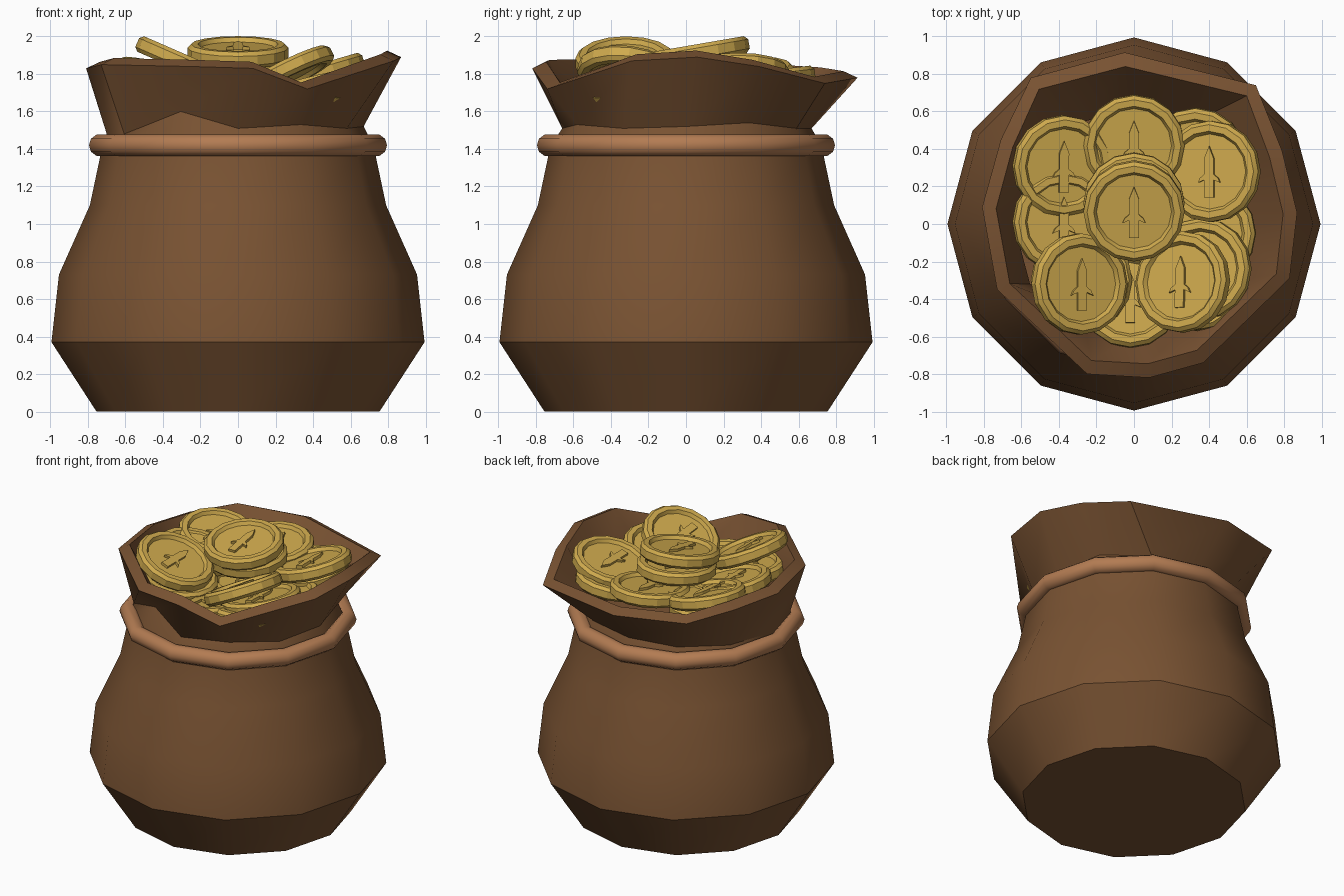
import bpy, bmesh, math
from mathutils import Vector, Matrix

if "Cube" in bpy.data.objects:
    bpy.data.objects.remove(bpy.data.objects["Cube"])


def material(name, rgb):
    m = bpy.data.materials.new(name)
    m.diffuse_color = (*rgb, 1)
    m.use_nodes = True
    m.node_tree.nodes["Principled BSDF"].inputs["Base Color"].default_value = m.diffuse_color
    return m


CLOTH = material("cloth", (0.19, 0.085, 0.032))
CORD = material("cord", (0.45, 0.20, 0.085))
GOLD = material("gold", (0.62, 0.40, 0.075))


def finish(bm, name, mat, angle):
    bmesh.ops.recalc_face_normals(bm, faces=bm.faces)
    me = bpy.data.meshes.new(name)
    bm.to_mesh(me)
    bm.free()
    me.materials.append(mat)
    ob = bpy.data.objects.new(name, me)
    bpy.context.collection.objects.link(ob)
    bpy.ops.object.select_all(action='DESELECT')
    ob.select_set(True)
    bpy.context.view_layer.objects.active = ob
    bpy.ops.object.shade_smooth_by_angle(angle=math.radians(angle))
    return ob


def circle(r, z, n):
    return [(r * math.cos(math.tau * i / n), r * math.sin(math.tau * i / n), z)
            for i in range(n)]


def loft(bm, rings, caps=True, closed=False):
    vs = [[bm.verts.new(p) for p in ring] for ring in rings]
    pairs = list(zip(vs, vs[1:])) + ([(vs[-1], vs[0])] if closed else [])
    for a, b in pairs:
        for i in range(len(a)):
            j = (i + 1) % len(a)
            bm.faces.new((a[i], a[j], b[j], b[i]))
    if caps:
        bm.faces.new(vs[0][::-1])
        bm.faces.new(vs[-1])


# Sack: twelve-sided body, gathered neck, uneven flared rim, inner lining
rim = [(0.87, 0.06, 1.89), (0.79, 0.39, 1.84), (0.65, 0.74, 1.75),
       (-0.05, 0.915, 1.78), (-0.55, 0.78, 1.80), (-0.71, 0.45, 1.82),
       (-0.81, 0.09, 1.83), (-0.73, -0.35, 1.85), (-0.25, -0.80, 1.84),
       (0.08, -0.82, 1.83), (0.37, -0.74, 1.72), (0.83, -0.29, 1.87)]
neck_r = [0.67, 0.67, 0.68, 0.67, 0.68, 0.69, 0.70, 0.70, 0.61, 0.66, 0.67, 0.67]
neck_z = [1.52, 1.54, 1.51, 1.51, 1.50, 1.49, 1.48, 1.48, 1.60, 1.51, 1.53, 1.51]
neck, lining = [], []
for i, (r, z) in enumerate(zip(neck_r, neck_z)):
    c, s = math.cos(math.tau * i / 12), math.sin(math.tau * i / 12)
    neck.append((r * c, r * s, z))
    lining.append(((r - 0.06) * c, (r - 0.06) * s, z + 0.02))
rim_in = []
for x, y, z in rim:
    k = 1 - 0.075 / math.hypot(x, y)
    rim_in.append((x * k, y * k, z + 0.035))
body = [circle(r, z, 12) for r, z in
        [(0.755, 0), (0.995, 0.37), (0.955, 0.73), (0.79, 1.10), (0.735, 1.36), (0.72, 1.42)]]
bm = bmesh.new()
loft(bm, body + [neck, rim, rim_in, lining, circle(0.64, 1.36, 12)])
finish(bm, "sack", CLOTH, 35)

# Cord tied around the neck
bm = bmesh.new()
loft(bm, [circle(0.735 + 0.06 * math.cos(math.tau * k / 10),
                 1.42 + 0.06 * math.sin(math.tau * k / 10), 12) for k in range(10)],
     caps=False, closed=True)
finish(bm, "neck_cord", CORD, 40)

# Coin: raised rim on both sides with a dagger relief on the top face
half = [(0.0, -0.14), (0.026, -0.14), (0.026, -0.045), (0.062, -0.06), (0.05, -0.035),
        (0.026, -0.015), (0.026, 0.07), (0.0, 0.135)]
dagger = half + [(-x, y) for x, y in half[-2:0:-1]]
prof = [(0.20, 0.022), (0.215, 0.045), (0.25, 0.045), (0.27, 0.025)]
bm = bmesh.new()
loft(bm, [circle(r, z, 16) for r, z in prof + [(r, -z) for r, z in prof[::-1]]])
loft(bm, [[(x, y, z) for x, y in dagger] for z in (0.015, 0.04)])
coin = finish(bm, "coin", GOLD, 20)

# Pile: position and facing direction (normal x, y) of each coin
pile = [(0, 0.07, 1.915, 0.0, -0.17), (-0.29, -0.32, 1.86, 0.40, 0.0),
        (0.26, -0.31, 1.80, -0.44, 0.12), (0.41, 0.28, 1.80, -0.28, 0.0),
        (0, 0.42, 1.77, 0.0, -0.12), (-0.38, 0.31, 1.79, 0.22, -0.08),
        (-0.38, 0.01, 1.77, 0.22, 0.0), (-0.02, -0.39, 1.66, 0.0, 0.1),
        (0.0, 0.11, 1.82, 0.0, -0.08), (0.33, 0.35, 1.72, -0.1, -0.1),
        (0.36, -0.24, 1.72, -0.25, 0.05), (0.33, -0.30, 1.66, -0.1, 0.1),
        (-0.28, -0.30, 1.72, 0.15, 0.0), (0.38, -0.05, 1.68, -0.1, 0.0),
        (-0.33, 0.20, 1.66, 0.05, 0.0), (0.05, 0.05, 1.64, 0.0, 0.0)]
for i, (x, y, z, nx, ny) in enumerate(pile):
    ob = coin if i == 0 else coin.copy()
    if i:
        bpy.context.collection.objects.link(ob)
    ob.name = f"coin_{i + 1}"
    n = Vector((nx, ny, math.sqrt(1 - nx * nx - ny * ny)))
    turn = Vector((0, 0, 1)).rotation_difference(n).to_matrix().to_4x4()
    ob.matrix_world = Matrix.Translation((x, y, z)) @ turn
